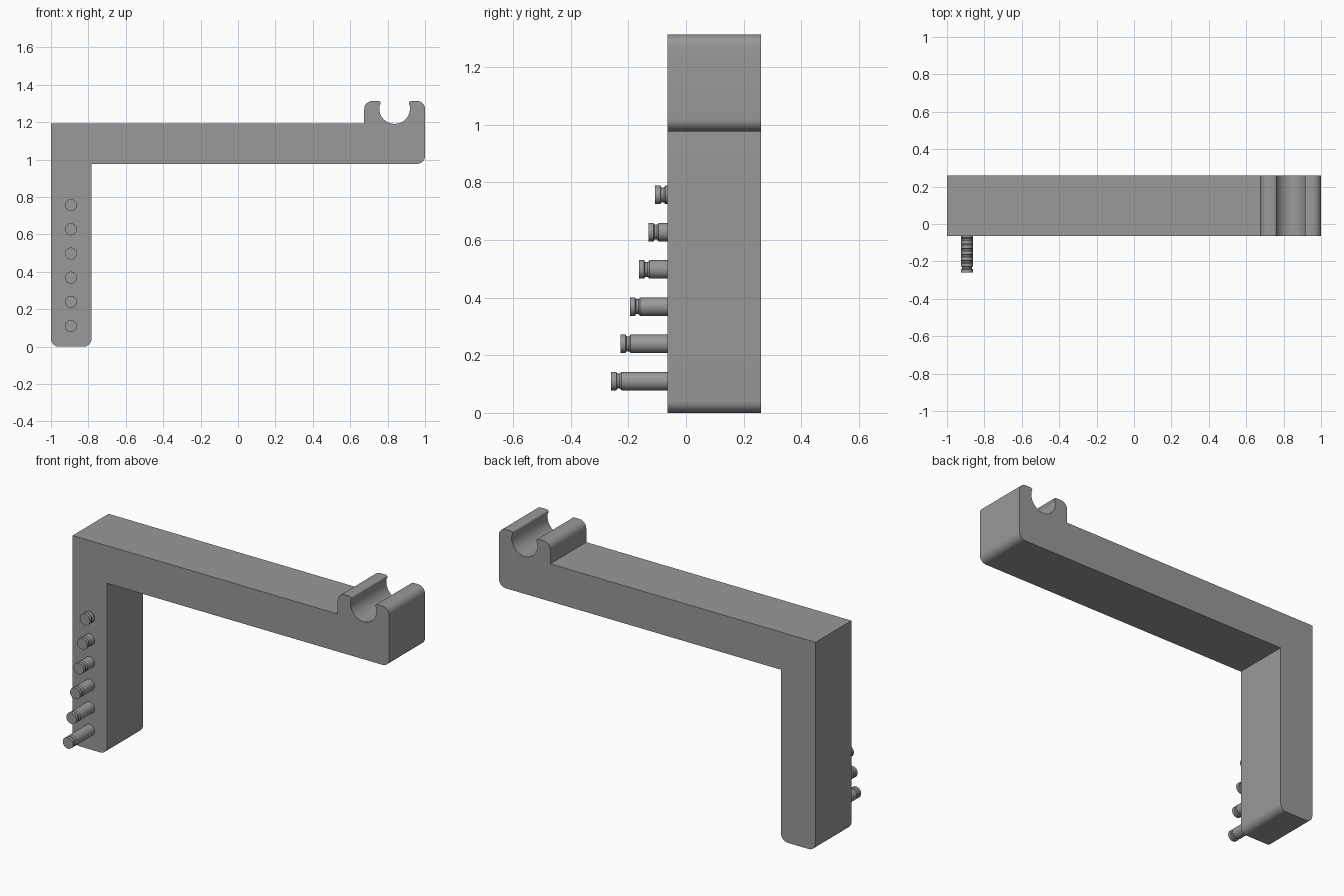
import bpy, bmesh, math

if "Cube" in bpy.data.objects:
    bpy.data.objects.remove(bpy.data.objects["Cube"])

grey = bpy.data.materials.new("plain grey")
grey.diffuse_color = (0.32, 0.32, 0.32, 1)
grey.use_nodes = True
grey.node_tree.nodes["Principled BSDF"].inputs["Base Color"].default_value = grey.diffuse_color

Y_FRONT, Y_BACK = -0.064, 0.26
CLIP_X, CLIP_Z, CLIP_R = 0.8375, 1.273, 0.082   # round seat of the clip


def arc(cx, cz, r, a0, a1, n=8):
    """Points along an arc, angles in degrees."""
    return [(cx + r * math.cos(math.radians(a0 + (a1 - a0) * i / n)),
             cz + r * math.sin(math.radians(a0 + (a1 - a0) * i / n)))
            for i in range(n + 1)]


def finish(name, bm):
    bmesh.ops.recalc_face_normals(bm, faces=bm.faces)
    me = bpy.data.meshes.new(name)
    bm.to_mesh(me)
    bm.free()
    me.materials.append(grey)
    ob = bpy.data.objects.new(name, me)
    bpy.context.collection.objects.link(ob)
    bpy.ops.object.select_all(action='DESELECT')
    ob.select_set(True)
    bpy.context.view_layer.objects.active = ob
    bpy.ops.object.shade_smooth_by_angle(angle=math.radians(30))
    return ob


# Bracket: leg, beam and open clip as one extruded outline (anticlockwise)
TOP, R, LIP = 1.313, 0.042, 0.011
lip_x = 0.762 - LIP                      # centre of the left rounded lip
outline = arc(-0.958, R, R, 180, 270)
outline += arc(-0.783 - R, R, R, 270, 360)
outline += [(-0.783, 0.977)]
outline += arc(1 - R, 0.977 + R, R, 270, 360)
outline += arc(1 - R, TOP - R, R, 0, 90)
outline += arc(2 * CLIP_X - lip_x, TOP - LIP, LIP, 90, 215, 6)
outline += arc(CLIP_X, CLIP_Z, CLIP_R, 14, -194, 40)
outline += arc(lip_x, TOP - LIP, LIP, -35, 90, 6)
outline += arc(0.675 + R, TOP - R, R, 90, 180)
outline += [(0.675, 1.192), (-1, 1.192)]

bm = bmesh.new()
face = bm.faces.new([bm.verts.new((x, Y_FRONT, z)) for x, z in outline])
ext = bmesh.ops.extrude_face_region(bm, geom=[face])
bmesh.ops.translate(bm, vec=(0, Y_BACK - Y_FRONT, 0),
                    verts=[v for v in ext["geom"] if isinstance(v, bmesh.types.BMVert)])
finish("bracket", bm)


# Pegs: grooved pins, longer towards the foot
def peg(index, z, tip):
    r, neck, n = 0.032, 0.026, 32
    rings = [(tip, r), (tip + 0.018, r), (tip + 0.021, neck), (tip + 0.030, neck),
             (tip + 0.036, r), (Y_FRONT + 0.01, r)]
    bm = bmesh.new()
    loops = [[bm.verts.new((-0.893 + rad * math.cos(2 * math.pi * i / n), y,
                            z + rad * math.sin(2 * math.pi * i / n)))
              for i in range(n)] for y, rad in rings]
    for a, b in zip(loops, loops[1:]):
        for i in range(n):
            j = (i + 1) % n
            bm.faces.new((a[i], a[j], b[j], b[i]))
    bm.faces.new(loops[0])
    bm.faces.new(loops[-1])
    finish(f"peg_{index}", bm)


for i, tip in enumerate((-0.26, -0.228, -0.195, -0.163, -0.131, -0.107)):
    peg(i + 1, 0.11 + i * 0.1293, tip)
